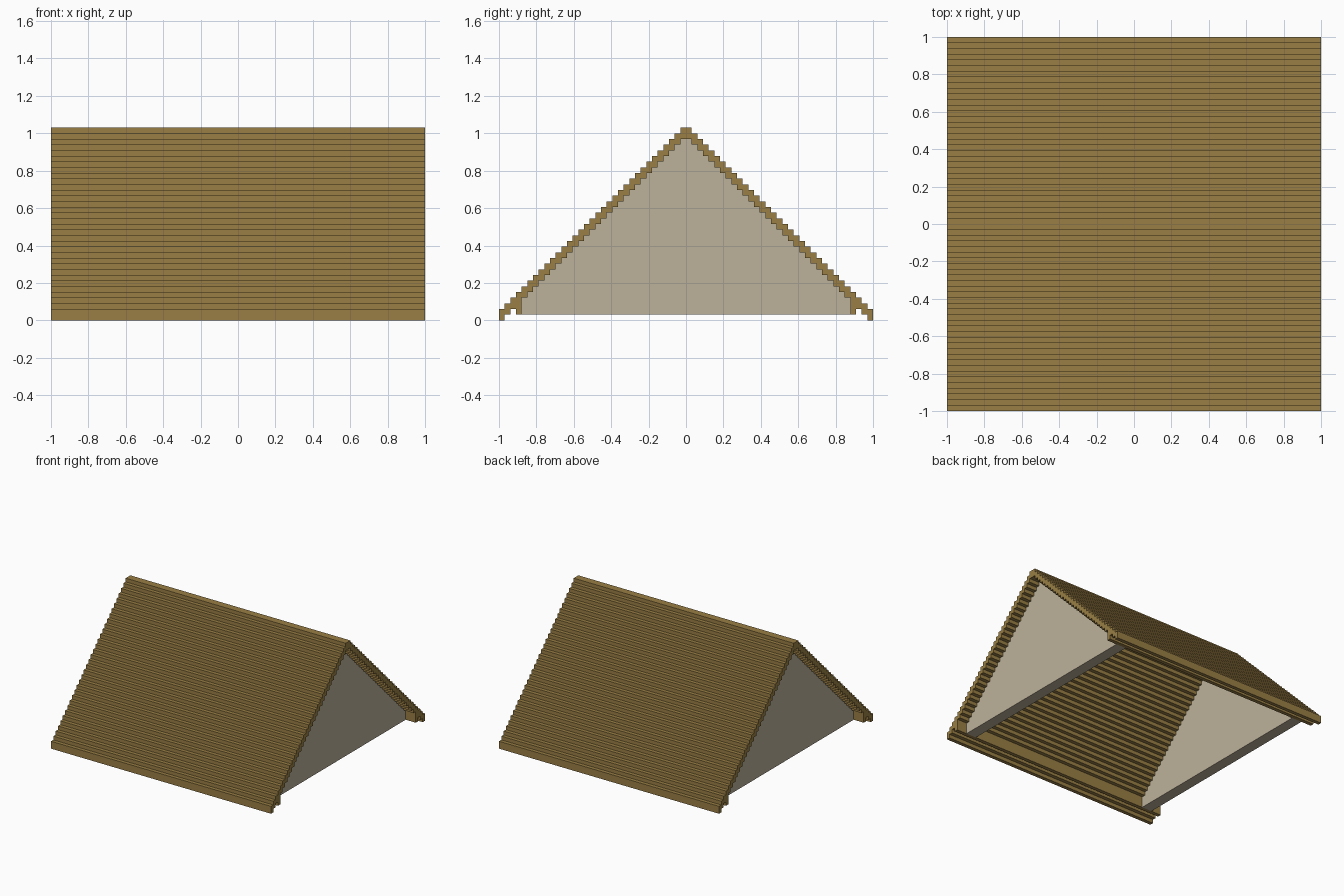
import bpy
import bmesh

if "Cube" in bpy.data.objects:
    bpy.data.objects.remove(bpy.data.objects["Cube"], do_unlink=True)

STEPS = 33          # stair steps on each slope
U = 1 / STEPS       # size of one step


def material(name, color):
    mat = bpy.data.materials.new(name)
    mat.use_nodes = True
    mat.diffuse_color = color
    mat.node_tree.nodes["Principled BSDF"].inputs["Base Color"].default_value = color
    return mat


def extrude_profile(name, profile, x0, x1, mat):
    """Extrude a (y, z) outline, given in steps, along x."""
    bm = bmesh.new()
    face = bm.faces.new([bm.verts.new((x0, y * U, z * U)) for y, z in profile])
    moved = bmesh.ops.extrude_face_region(bm, geom=[face])["geom"]
    verts = [v for v in moved if isinstance(v, bmesh.types.BMVert)]
    bmesh.ops.translate(bm, verts=verts, vec=(x1 - x0, 0, 0))
    bmesh.ops.recalc_face_normals(bm, faces=bm.faces)
    mesh = bpy.data.meshes.new(name)
    bm.to_mesh(mesh)
    bm.free()
    mesh.materials.append(mat)
    obj = bpy.data.objects.new(name, mesh)
    bpy.context.collection.objects.link(obj)
    return obj


def stair(columns, peak):
    """Stepped line from the front eave over the ridge to the back eave."""
    back = []
    for i in range(1, columns + 1):
        z = peak + 1 - i
        back += [(i - 1, z), (i, z)]
    back = back[1:]          # the two centre columns share one flat top
    return [(-y, z) for y, z in reversed(back)] + back


wood = material("brown wood", (0.319, 0.209, 0.058, 1))
plaster = material("beige plaster", (0.503, 0.440, 0.323, 1))

# Stepped roof shell, two steps thick
outer = stair(STEPS, STEPS + 1)
inner = stair(STEPS - 1, STEPS - 1)
profile = (outer + [(STEPS, 0), (STEPS - 1, 0)] + list(reversed(inner))
           + [(1 - STEPS, 0), (-STEPS, 0)])
extrude_profile("roof", profile, -1, 1, wood)

# Gable walls fitted under the steps, set back from the roof ends
half = STEPS - 4
gable = stair(half, STEPS - 1) + [(half, 1), (-half, 1)]
for side, name in ((1, "left"), (-1, "right")):
    extrude_profile(name + "_gable_wall", gable, side * (1 - 6 * U), side * (1 - 3 * U), plaster)

# Beams along the eaves at the foot of the walls
for side, name in ((-1, "front"), (1, "back")):
    a, b = side * half, side * (half + 1)
    extrude_profile(name + "_eave_beam", [(a, 1), (b, 1), (b, 3), (a, 3)], -1, 1, wood)
